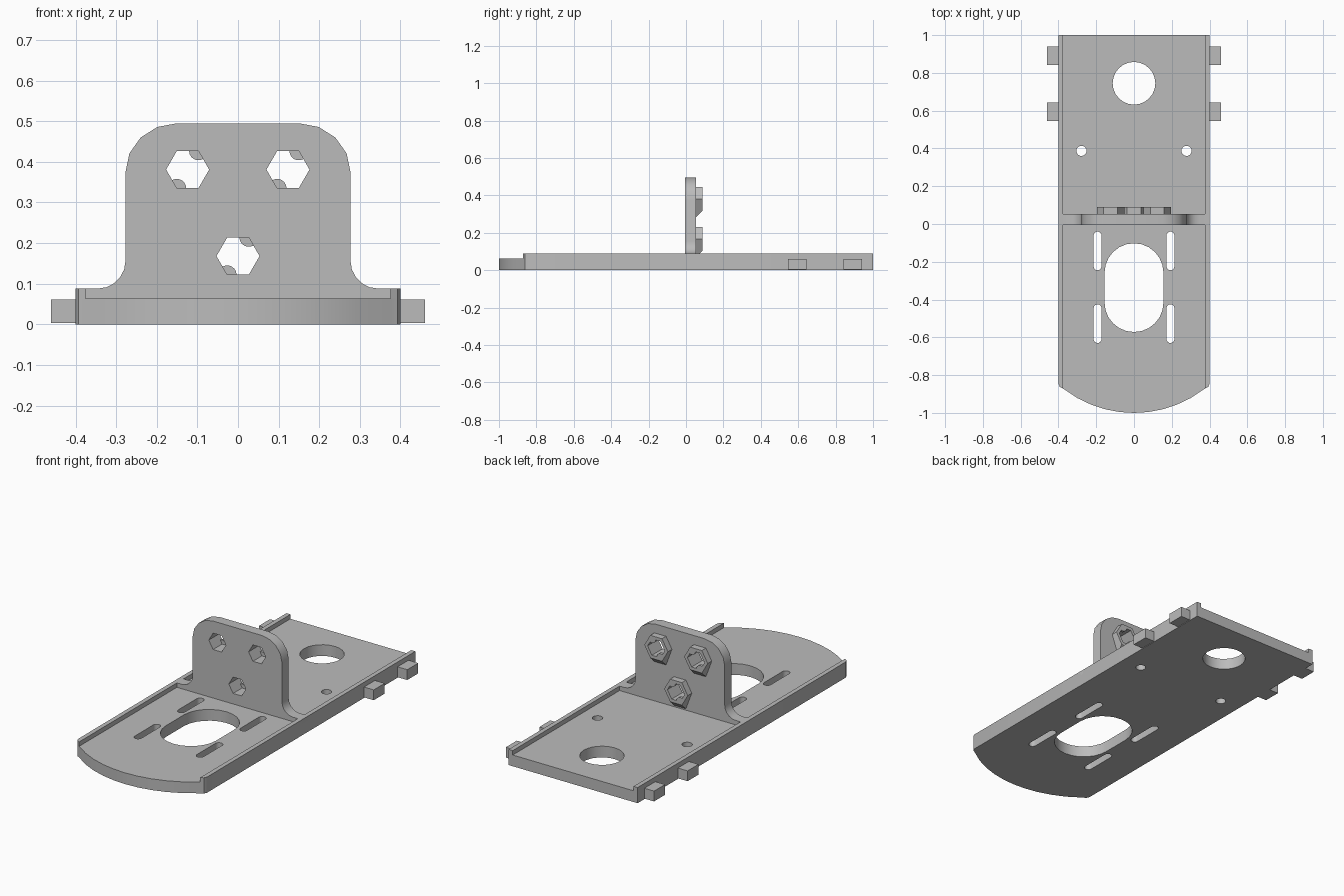
import bpy, bmesh
from math import sin, cos, pi, radians, sqrt

cube = bpy.data.objects.get("Cube")
if cube:
    bpy.data.objects.remove(cube, do_unlink=True)

grey = bpy.data.materials.new("plain grey")
grey.use_nodes = True
grey.diffuse_color = (0.5, 0.5, 0.5, 1)
grey.node_tree.nodes["Principled BSDF"].inputs["Base Color"].default_value = (0.5, 0.5, 0.5, 1)


def arc(cx, cy, rx, a0, a1, n, ry=None):
    """Points along an arc, angles in degrees."""
    ry = ry or rx
    steps = [radians(a0 + (a1 - a0) * i / n) for i in range(n + 1)]
    return [(cx + rx * cos(a), cy + ry * sin(a)) for a in steps]


def circle(cx, cy, r, n):
    return arc(cx, cy, r, 0, 360, n)[:-1]


def slot(cx, y0, y1, r, n):
    return arc(cx, y1 - r, r, 0, 180, n) + arc(cx, y0 + r, r, 180, 360, n)


def mirror(points):
    return [(-x, y) for x, y in reversed(points)]


def sheet(name, loops, start, end, upright=False):
    """Extrude an outline with holes along z, or along y when upright."""
    curve = bpy.data.curves.new(name, "CURVE")
    curve.dimensions = "2D"
    curve.fill_mode = "BOTH"
    curve.extrude = (end - start) / 2
    for loop in loops:
        spline = curve.splines.new("POLY")
        spline.points.add(len(loop) - 1)
        for point, (x, y) in zip(spline.points, loop):
            point.co = (x, y, 0, 1)
        spline.use_cyclic_u = True
    obj = bpy.data.objects.new(name, curve)
    bpy.context.collection.objects.link(obj)
    mid = (start + end) / 2
    if upright:
        obj.rotation_euler.x = pi / 2
        obj.location.y = mid
    else:
        obj.location.z = mid
    bpy.ops.object.select_all(action="DESELECT")
    obj.select_set(True)
    bpy.context.view_layer.objects.active = obj
    bpy.ops.object.convert(target="MESH")
    obj = bpy.context.object
    bpy.ops.object.transform_apply(location=True, rotation=True, scale=True)
    bm = bmesh.new()
    bm.from_mesh(obj.data)
    bmesh.ops.remove_doubles(bm, verts=bm.verts, dist=0.0001)
    bmesh.ops.recalc_face_normals(bm, faces=bm.faces)
    bm.to_mesh(obj.data)
    bm.free()
    obj.data.materials.clear()
    obj.data.materials.append(grey)
    bpy.ops.object.shade_smooth_by_angle(angle=radians(30))
    return obj


FLOOR, RIM = 0.063, 0.088
FRONT, BACK, NUT_BACK = -0.006, 0.053, 0.089

# Base plate with a bowed front edge
bow = 0.613
front_edge = [(x, bow - 1 - sqrt(bow * bow - x * x))
              for x in [-0.375 + 0.075 * i for i in range(11)]]
corner = [(0.393, -0.862), (0.4, -0.845)]
outline = mirror(corner) + front_edge + corner + [(0.4, 1), (-0.4, 1)]
holes = [circle(0, 0.745, 0.113, 24), slot(0, -0.572, -0.102, 0.156, 12)]
for side in (-1, 1):
    holes.append(circle(side * 0.278, 0.387, 0.027, 16))
    for y in (-0.245, -0.63):
        holes.append(slot(side * 0.193, y, y + 0.205, 0.021, 8))
sheet("base_plate", [outline] + holes, 0, FLOOR)

# Side rims and snap tabs
rim = [front_edge[-1]] + corner + [(0.4, 1), (0.375, 1)]
for side, loop in (("left", rim), ("right", mirror(rim))):
    sheet(side + "_rim", [loop], FLOOR, RIM)
    sign = 1 if side == "left" else -1
    for place, y in (("front", 0.546), ("rear", 0.843)):
        tab = [(sign * x, y + d) for x, d in ((0.4, 0), (0.46, 0), (0.46, 0.097), (0.4, 0.097))]
        sheet(f"{side}_{place}_tab", [tab], 0.003, 0.061)

# Upright plate with flared foot, rounded top and hexagonal holes
half = ([(0.4, FLOOR), (0.4, RIM)]
        + arc(0.345, RIM + 0.068, 0.068, 270, 180, 5)
        + arc(0.15, 0.375, 0.127, 0, 90, 4, 0.12))
centres = {"upper_right": (-0.124, 0.381), "upper_left": (0.123, 0.381), "lower": (0, 0.168)}
sheet("upright_plate", [half + mirror(half)] + [circle(x, z, 0.053, 6) for x, z in centres.values()],
      FRONT, BACK, True)

# Nut sockets with sloped undersides and retaining lips
for place, (x, z) in centres.items():
    ring = sheet(place + "_nut_socket", [circle(x, z, 0.073, 6), circle(x, z, 0.053, 6)],
                 BACK, NUT_BACK, True)
    for v in ring.data.vertices:
        if v.co.z < z - 0.055 and v.co.y < BACK + 0.01:
            v.co.z -= 0.034
    for turn, label in ((60, "upper_lip"), (240, "lower_lip")):
        vx, vz = x + 0.053 * cos(radians(turn)), z + 0.053 * sin(radians(turn))
        lip = [(vx, vz)] + arc(vx, vz, 0.023, turn + 120, turn + 240, 6)
        sheet(f"{place}_{label}", [lip], NUT_BACK - 0.015, NUT_BACK, True)
